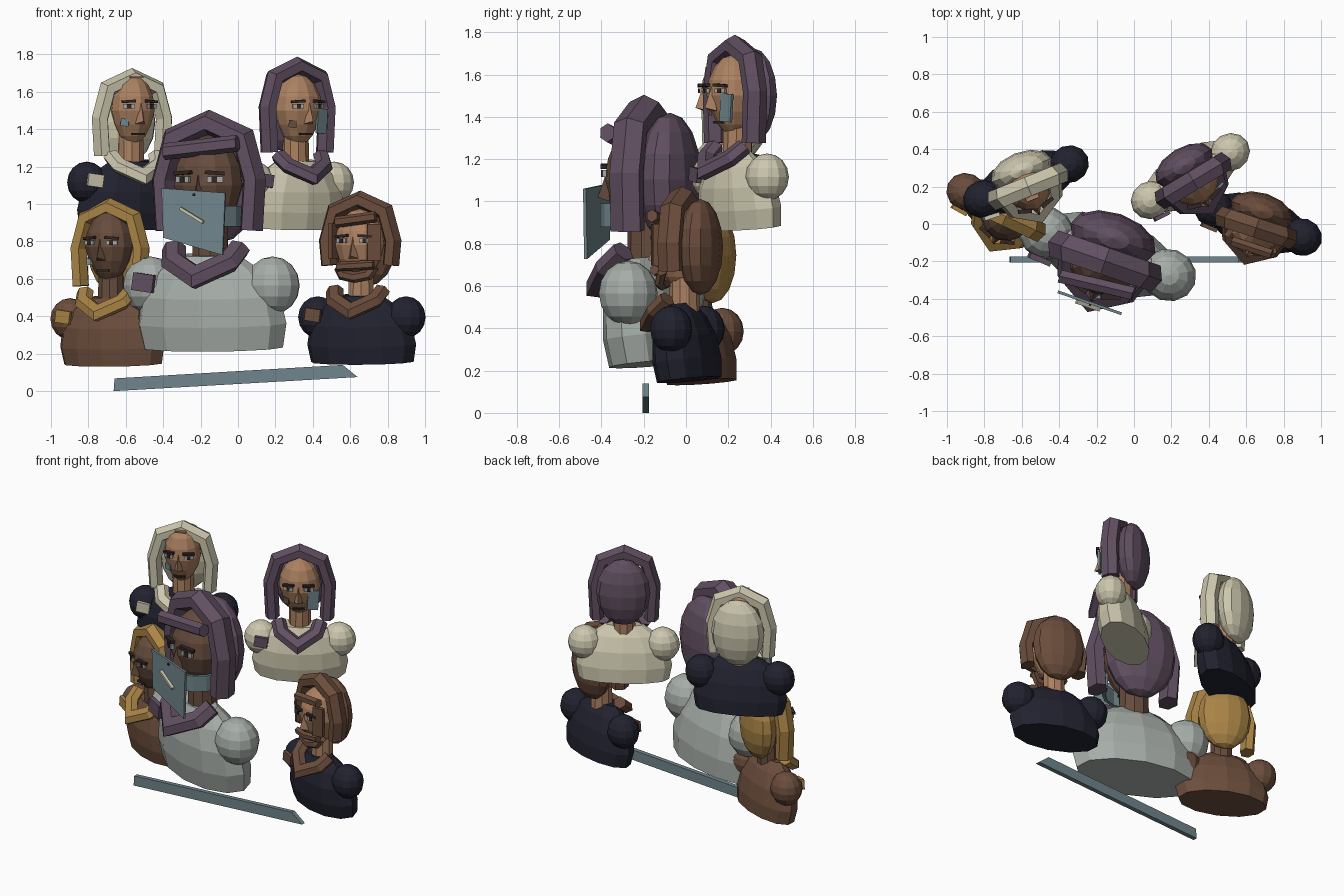
import bpy, bmesh, math
from mathutils import Matrix, Vector

if "Cube" in bpy.data.objects:
    bpy.data.objects.remove(bpy.data.objects["Cube"])

def mat(name, r, g, b):
    m = bpy.data.materials.new(name)
    lin = lambda c: (c / 255 / 12.92) if c < 10 else ((c / 255 + 0.055) / 1.055) ** 2.4
    m.diffuse_color = (lin(r), lin(g), lin(b), 1)
    m.use_nodes = True
    m.node_tree.nodes["Principled BSDF"].inputs["Base Color"].default_value = m.diffuse_color
    return m

PURPLE = mat("plum cloth", 97, 79, 97)
GREY = mat("pale grey cloth", 166, 173, 168)
NAVY = mat("navy cloth", 33, 34, 47)
BROWN = mat("brown cloth", 107, 77, 60)
GOLD = mat("gold cloth", 170, 132, 70)
CREAM = mat("cream cloth", 204, 199, 174)
TEAL = mat("slate blue panel", 112, 134, 140)
LIGHT = mat("light skin", 172, 129, 97)
DARK = mat("dark skin", 102, 76, 61)
BLACK = mat("dark brow", 50, 38, 36)

def finish(name, bm, m, M):
    bmesh.ops.recalc_face_normals(bm, faces=bm.faces)
    me = bpy.data.meshes.new(name)
    bm.to_mesh(me)
    bm.free()
    me.materials.append(m)
    o = bpy.data.objects.new(name, me)
    bpy.context.collection.objects.link(o)
    o.matrix_world = M
    return o

def ball(name, M, loc, size, m, taper=0.0):
    bm = bmesh.new()
    bmesh.ops.create_uvsphere(bm, u_segments=12, v_segments=8, radius=1)
    for v in bm.verts:
        k = 1 + taper * min(v.co.z, 0)
        v.co = Vector((v.co.x * size[0] * k, v.co.y * size[1] * k, v.co.z * size[2])) + Vector(loc)
    return finish(name, bm, m, M)

def box(name, M, loc, size, m, roll=0, yaw=0):
    bm = bmesh.new()
    bmesh.ops.create_cube(bm, size=1)
    T = (Matrix.Translation(loc) @ Matrix.Rotation(math.radians(yaw), 4, 'Z')
         @ Matrix.Rotation(math.radians(roll), 4, 'Y') @ Matrix.Diagonal((*size, 1)))
    bmesh.ops.transform(bm, matrix=T, verts=bm.verts)
    return finish(name, bm, m, M)

def loft(name, M, rings, m):
    bm = bmesh.new()
    R = [[bm.verts.new(p) for p in ring] for ring in rings]
    n = len(R[0])
    for a, b in zip(R, R[1:]):
        for i in range(n):
            bm.faces.new((a[i], a[(i + 1) % n], b[(i + 1) % n], b[i]))
    bm.faces.new(R[0])
    bm.faces.new(R[-1])
    return finish(name, bm, m, M)

def lathe(name, M, profile, depth, m, y=0, pitch=0, n=12):
    P = Matrix.Rotation(math.radians(pitch), 3, 'X')
    ang = [2 * math.pi * i / n for i in range(n)]
    return loft(name, M, [[P @ Vector((r * math.cos(t), y + r * depth * math.sin(t), z))
                           for t in ang] for r, z in profile], m)

def sweep(name, M, pts, normal, a, b, m, sides=6):
    # Mitred bar of six-sided section along a path lying in a plane
    pts, nrm, rings = [Vector(p) for p in pts], Vector(normal).normalized(), []
    for i, p in enumerate(pts):
        d0 = (p - pts[max(i - 1, 0)]).normalized() if i else (pts[1] - p).normalized()
        d1 = (pts[i + 1] - p).normalized() if i < len(pts) - 1 else d0
        t = (d0 + d1).normalized()
        side = nrm.cross(t).normalized() / max(t.dot(d0), 0.5)
        rings.append([p + side * a * math.cos(q) + nrm * b * math.sin(q)
                      for q in [2 * math.pi * k / sides for k in range(sides)]])
    return loft(name, M, rings, m)

def prism(name, M, poly, y0, y1, m):
    return loft(name, M, [[(x, y, z) for x, z in poly] for y in (y0, y1)], m)

def mirrored(half):
    return half + [(-p[0], *p[1:]) for p in reversed(half[:-1])]

HEAD_Y, HEAD_Z, HEAD_D, HEAD_H = -0.04, 0.89, 0.175, 0.27

def face_y(x, z, w):
    k = 1 + 0.25 * min((z - HEAD_Z) / HEAD_H, 0)
    s = 1 - (x / (w * k)) ** 2 - ((z - HEAD_Z) / HEAD_H) ** 2
    return HEAD_Y - HEAD_D * k * math.sqrt(max(s, 0.02))

def bust(tag, pos, yaw, scale, body, hood, skin, top, bottom, hw):
    M = Matrix.Translation(pos) @ Matrix.Rotation(math.radians(yaw), 4, 'Z') @ Matrix.Scale(scale, 4)
    # Torso, shoulders and neck
    lathe(tag + "_torso", M, [(0.4, 0.02), (0.425, 0.15), (0.395, 0.3), (0.3, 0.43), (0.17, 0.52)],
          0.46, body, y=0.025, pitch=7)
    for s, side in ((-1, "left"), (1, "right")):
        ball(f"{tag}_{side}_shoulder", M, (s * 0.345, 0.01, 0.355), (0.15, 0.14, 0.155), body)
    lathe(tag + "_neck", M, [(0.1, 0.45), (0.095, 0.78)], 1, skin, y=-0.01, n=10)
    box(tag + "_shoulder_patch", M, (-0.335, -0.135, 0.37), (0.12, 0.03, 0.095), hood, roll=8, yaw=-4)
    # Head, hood back, hood rim and collar
    ball(tag + "_head", M, (0, HEAD_Y, HEAD_Z), (hw, HEAD_D, HEAD_H), skin, 0.25)
    ball(tag + "_hood_back", M, (0, 0.1, top - 0.395), (0.24, 0.135, 0.315), hood)
    sweep(tag + "_hood_rim", M, mirrored([(0.24, -0.03, bottom), (0.257, -0.03, top - 0.37),
          (0.195, -0.03, top - 0.15), (0, -0.03, top - 0.065)]), (0, 1, 0), 0.064, 0.085, hood)
    sweep(tag + "_collar", M, mirrored([(0.185, -0.07, 0.555), (0.155, -0.16, 0.48), (0, -0.255, 0.4)]),
          (0, -0.66, 0.75), 0.066, 0.055, hood)
    # Eyes, brows, nose and mouth
    for s, side in ((-1, "left"), (1, "right")):
        x = s * 0.09
        y = face_y(x, 0.93, hw)
        box(f"{tag}_{side}_eye", M, (x, y - 0.004, 0.922), (0.085, 0.02, 0.032), GREY, yaw=s * 18)
        box(f"{tag}_{side}_pupil", M, (x, y - 0.013, 0.922), (0.03, 0.016, 0.032), BLACK, yaw=s * 18)
        box(f"{tag}_{side}_brow", M, (x, y - 0.008, 0.957), (0.105, 0.03, 0.02), BLACK, s * 4, s * 18)
    bm = bmesh.new()
    c = [bm.verts.new(p) for p in ((0, -0.21, 0.95), (-0.038, -0.19, 0.79), (0.038, -0.19, 0.79),
                                   (0, -0.262, 0.81))]
    for f in ((0, 1, 3), (0, 3, 2), (1, 2, 3), (0, 2, 1)):
        bm.faces.new([c[i] for i in f])
    finish(tag + "_nose", bm, skin, M)
    box(tag + "_mouth", M, (0, face_y(0, 0.715, hw) - 0.004, 0.715), (0.1, 0.025, 0.015), BLACK)

    # Flat patch resting on the face
    def patch(name, x, z, size, m, yaw):
        box(f"{tag}_{name}", M, (x, face_y(x, z, hw) - 0.006, z), size, m, roll=6, yaw=yaw)
    return M, patch

S = 0.72
# Front middle figure with mask panel
M, _ = bust("middle", (-0.145, -0.17, 0.21), -19, 1, GREY, PURPLE, DARK, 1.29, 0.65, 0.19)
sweep("middle_fringe", M, [(-0.2, -0.185, 1.07), (0.2, -0.145, 1.115)], (0, 1, 0), 0.045, 0.04, PURPLE)
prism("mask_panel", M, [(-0.185, 0.875), (0.175, 0.85), (0.16, 0.517), (-0.175, 0.61)], -0.275, -0.26, TEAL)
box("mask_rod", M, (-0.01, -0.285, 0.73), (0.15, 0.02, 0.016), CREAM, roll=30)
box("mask_stud", M, (0, -0.278, 0.84), (0.012, 0.01, 0.012), BLACK)
arc = [math.radians(a) for a in (-95, -70, -45, -20, 5)]
loft("mask_strap", M, [[(r * math.cos(t), HEAD_Y + r * 1.05 * math.sin(t), z)
     for r, z in ((0.17, 0.67), (0.19, 0.67), (0.19, 0.78), (0.17, 0.78))] for t in arc], TEAL)

# Back right figure with cheek panels
M, patch = bust("back_right", (0.305, 0.25, 0.86), 31, S, CREAM, PURPLE, LIGHT, 1.285, 0.58, 0.185)
box("back_right_cheek_panel", M, (0.127, -0.172, 0.81), (0.1, 0.02, 0.185), TEAL, roll=4, yaw=14)
patch("cheek_mark", -0.11, 0.79, (0.06, 0.02, 0.055), DARK, -30)

# Back left figure
M, patch = bust("back_left", (-0.575, 0.22, 0.86), 22, S, NAVY, CREAM, LIGHT, 1.2, 0.555, 0.165)
patch("cheek_patch", -0.105, 0.8, (0.06, 0.02, 0.055), TEAL, -30)
box("back_left_forehead_mark", M, (0, -0.12, 1.135), (0.1, 0.03, 0.012), LIGHT)

# Front left figure
M, patch = bust("front_left", (-0.675, 0.06, 0.13), -25, S, BROWN, GOLD, DARK, 1.25, 0.6, 0.185)
patch("cheek_patch", -0.12, 0.78, (0.05, 0.02, 0.045), GREY, -30)

# Front right figure with fringe, side locks and beard
M, _ = bust("front_right", (0.66, 0, 0.14), -18, S, NAVY, BROWN, LIGHT, 1.29, 0.74, 0.19)
sweep("front_right_fringe", M, [(-0.14, -0.18, 1.06), (0.17, -0.18, 1.1)], (0, 1, 0), 0.042, 0.04, BROWN)
sweep("moustache", M, [(-0.13, -0.185, 0.73), (0, -0.205, 0.735), (0.15, -0.17, 0.745)],
      (0, 1, 0), 0.035, 0.03, BROWN)
sweep("chin_beard", M, mirrored([(-0.14, -0.12, 0.73), (-0.1, -0.15, 0.67), (0, -0.17, 0.65)]),
      (0, 1, 0), 0.04, 0.035, BROWN)
box("front_right_side_lock", M, (0.15, -0.165, 0.91), (0.1, 0.04, 0.27), BROWN, yaw=25)
box("front_right_left_lock", M, (-0.18, -0.12, 0.92), (0.04, 0.08, 0.26), BROWN, yaw=-20)

# Slanted slat on the ground in front
prism("ground_slat", Matrix(), [(-0.665, 0), (0.64, 0.075), (0.56, 0.14), (-0.66, 0.068)], -0.205, -0.175, TEAL)
